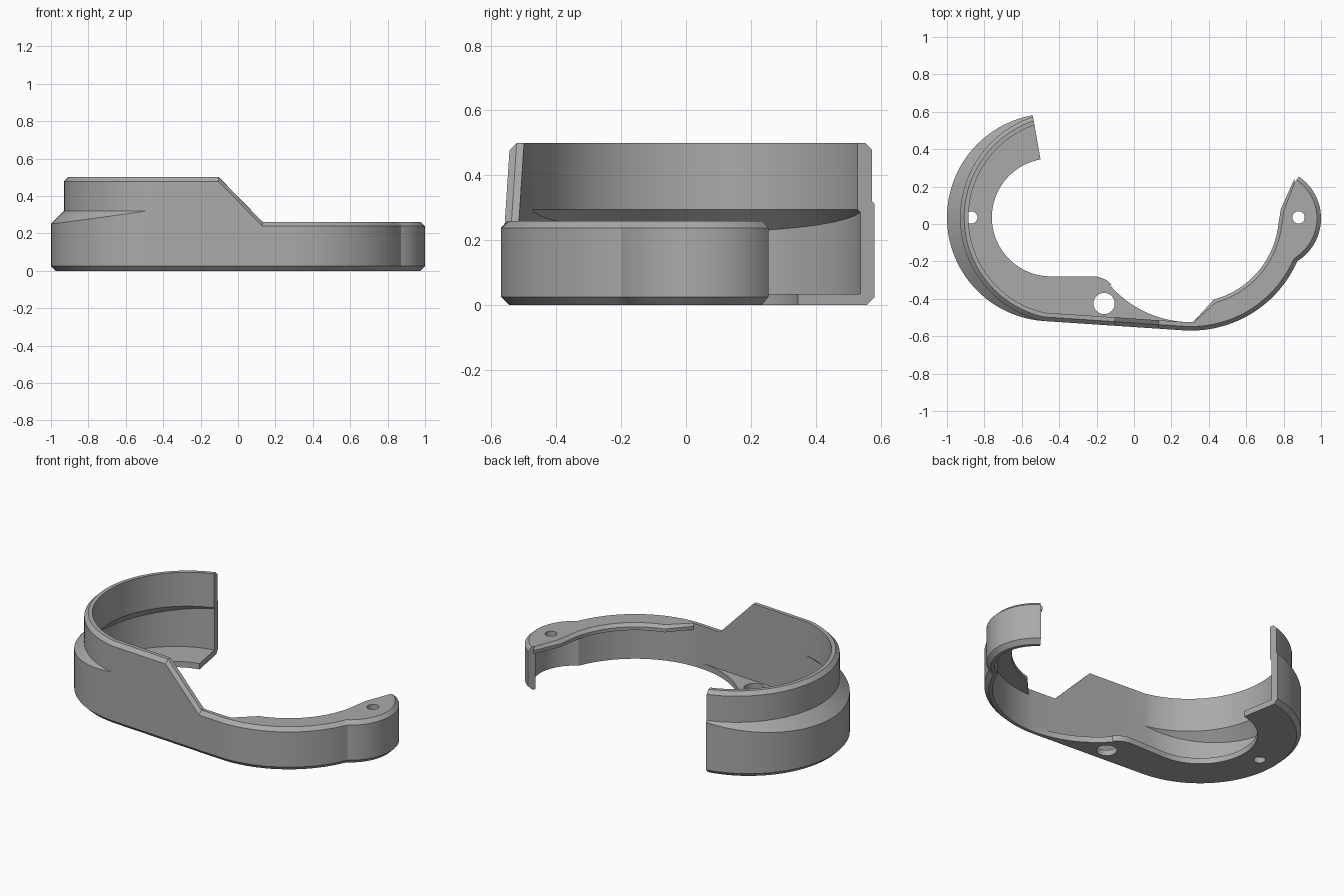
import bpy, bmesh, math
from mathutils import Vector

cube = bpy.data.objects.get("Cube")
if cube:
    bpy.data.objects.remove(cube)

grey = bpy.data.materials.new("mid_grey")
grey.use_nodes = True
COLOUR = (0.4, 0.4, 0.4, 1)
grey.diffuse_color = COLOUR
grey.node_tree.nodes["Principled BSDF"].inputs["Base Color"].default_value = COLOUR

# Plan circles: big ring, shifted upper ring, slim arm and end lobe
RING, RING_R = Vector((-0.445, 0.035)), 0.555
SHIFT, UPPER_R = 0.082, 0.567
ARM, ARM_R = Vector((0.305, 0.05)), 0.62
LOBE, LOBE_R = Vector((0.73, 0.03)), 0.27
WALL, CHAMFER = 0.045, 0.022
RING_START, TANGENT = 100, 266.2
ARM_END, LOBE_START, LOBE_END = 336.3, 302, 416


def unit(deg):
    a = math.radians(deg)
    return Vector((math.cos(a), math.sin(a)))


def arc(centre, radius, start, end, step=4):
    n = max(2, round(abs(end - start) / step))
    return [centre + radius * unit(start + (end - start) * i / n) for i in range(n + 1)]


def add_object(name, bm):
    bmesh.ops.recalc_face_normals(bm, faces=bm.faces)
    mesh = bpy.data.meshes.new(name)
    bm.to_mesh(mesh)
    bm.free()
    mesh.materials.append(grey)
    obj = bpy.data.objects.new(name, mesh)
    bpy.context.collection.objects.link(obj)
    return obj


def smooth(obj):
    bpy.ops.object.select_all(action="DESELECT")
    obj.select_set(True)
    bpy.context.view_layer.objects.active = obj
    bpy.ops.object.shade_smooth_by_angle(angle=math.radians(28))


def plate(name, outline, z0, z1, bevel_from=None):
    """Extruded outline; top edges from index bevel_from onwards get a chamfer."""
    bm = bmesh.new()
    low = [bm.verts.new((p.x, p.y, z0)) for p in outline]
    top = [bm.verts.new((p.x, p.y, z1)) for p in outline]
    bm.faces.new(low)
    bm.faces.new(top)
    for i in range(len(low)):
        j = (i + 1) % len(low)
        bm.faces.new((low[i], low[j], top[j], top[i]))
    bmesh.ops.recalc_face_normals(bm, faces=bm.faces)
    if bevel_from is not None:
        rim = set(top[bevel_from:])
        edges = [e for e in bm.edges if e.verts[0] in rim and e.verts[1] in rim]
        bmesh.ops.bevel(bm, geom=edges, offset=0.018, segments=1, affect="EDGES")
    return add_object(name, bm)


def drill(obj, x, y, radius):
    """Cut a vertical through hole."""
    bm = bmesh.new()
    bmesh.ops.create_cone(bm, cap_ends=True, segments=32, radius1=radius,
                          radius2=radius, depth=2)
    cutter = add_object("hole_cutter", bm)
    cutter.location = (x, y, 0)
    cutter.hide_render = True
    mod = obj.modifiers.new("hole", "BOOLEAN")
    mod.operation, mod.solver, mod.object = "DIFFERENCE", "EXACT", cutter
    bpy.ops.object.select_all(action="DESELECT")
    obj.select_set(True)
    bpy.context.view_layer.objects.active = obj
    bpy.ops.object.modifier_apply(modifier=mod.name)
    bpy.data.objects.remove(cutter)


def ring_reach(deg, radius):
    """Distance from the ring centre to the shifted upper circle."""
    u = unit(deg)
    return SHIFT * u.x + math.sqrt(radius ** 2 - (SHIFT * u.y) ** 2)


def top_height(x):
    t = min(1, max(0, (x + 0.105) / 0.235))
    return 0.5 - 0.24 * t


def section(p, inward, out_step=0.0, in_step=0.0):
    """Wall cross-section at an outer point; steps move the upper part inward."""
    top = top_height(p.x)
    outer_z = min(0.32, top - CHAMFER - 0.002)
    inner_z = min(0.295, top - 0.03)
    rows = [(0.025, 0), (0, 0.025), (0, outer_z - out_step), (out_step, outer_z),
            (out_step, top - CHAMFER), (out_step + CHAMFER, top),
            (WALL + in_step, top), (WALL + in_step, inner_z),
            (WALL, inner_z - in_step), (WALL, 0)]
    return [(*(p + inward * d), z) for d, z in rows]


# Wall: sweep the section round the ring, along the straight and round the arm
sections = []
for i in range(49):
    deg = RING_START + (TANGENT - RING_START) * i / 48
    out_step = max(0, RING_R - ring_reach(deg, UPPER_R))
    in_step = max(0, RING_R - WALL - ring_reach(deg, UPPER_R - WALL))
    sections.append(section(RING + RING_R * unit(deg), -unit(deg), out_step, in_step))
a, b = RING + RING_R * unit(TANGENT), ARM + ARM_R * unit(TANGENT)
for x in (-0.3, -0.105, 0.13):
    sections.append(section(a.lerp(b, (x - a.x) / (b.x - a.x)), -unit(TANGENT)))
for p in arc(ARM, ARM_R, TANGENT, ARM_END, 3)[:-1]:
    sections.append(section(p, (ARM - p).normalized()))
half = math.radians((ARM_END - LOBE_START) / 2)
corner = ARM + ARM_R * unit(ARM_END)
sections.append(section(corner, -unit((ARM_END + LOBE_START) / 2) / math.cos(half)))
for p in arc(LOBE, LOBE_R, LOBE_START, LOBE_END)[1:]:
    sections.append(section(p, (LOBE - p).normalized()))

bm = bmesh.new()
loops = [[bm.verts.new(co) for co in s] for s in sections]
for s, t in zip(loops, loops[1:]):
    for i in range(len(s)):
        j = (i + 1) % len(s)
        bm.faces.new((s[i], s[j], t[j], t[i]))
bm.faces.new(loops[0])
bm.faces.new(loops[-1])
bmesh.ops.remove_doubles(bm, verts=bm.verts, dist=0.0003)
smooth(add_object("outer_wall", bm))

# Floor: crescent inside the ring with a rounded screw tab
inset = WALL - 0.005
outline = arc(RING, RING_R - inset, RING_START, TANGENT)
outline += arc(ARM, ARM_R - inset, TANGENT, 270)
outline += arc(ARM, ARM_R - WALL, 270, 221)
outline += arc(Vector((-0.218, -0.41)), 0.13, 41, 90, 6)
outline += arc(RING, 0.315, 270, RING_START)
floor = plate("ring_floor", outline, 0, 0.035)
drill(floor, -0.16, -0.425, 0.057)
drill(floor, -0.87, 0.035, 0.033)
smooth(floor)

# Lip: thin shelf along the top of the arm, widening to the end lobe
outline = arc(ARM, ARM_R - inset, 271, ARM_END)
outline += arc(LOBE, LOBE_R - inset, LOBE_START, LOBE_END)
rim_start = len(outline)
outline += [Vector((0.857, 0.24)), Vector((0.785, 0.08))]
outline += arc(ARM, 0.47, -6, -75)
outline += [Vector((0.318, -0.522))]
lip = plate("arm_lip", outline, 0.222, 0.26, rim_start)
drill(lip, 0.88, 0.035, 0.033)
smooth(lip)
